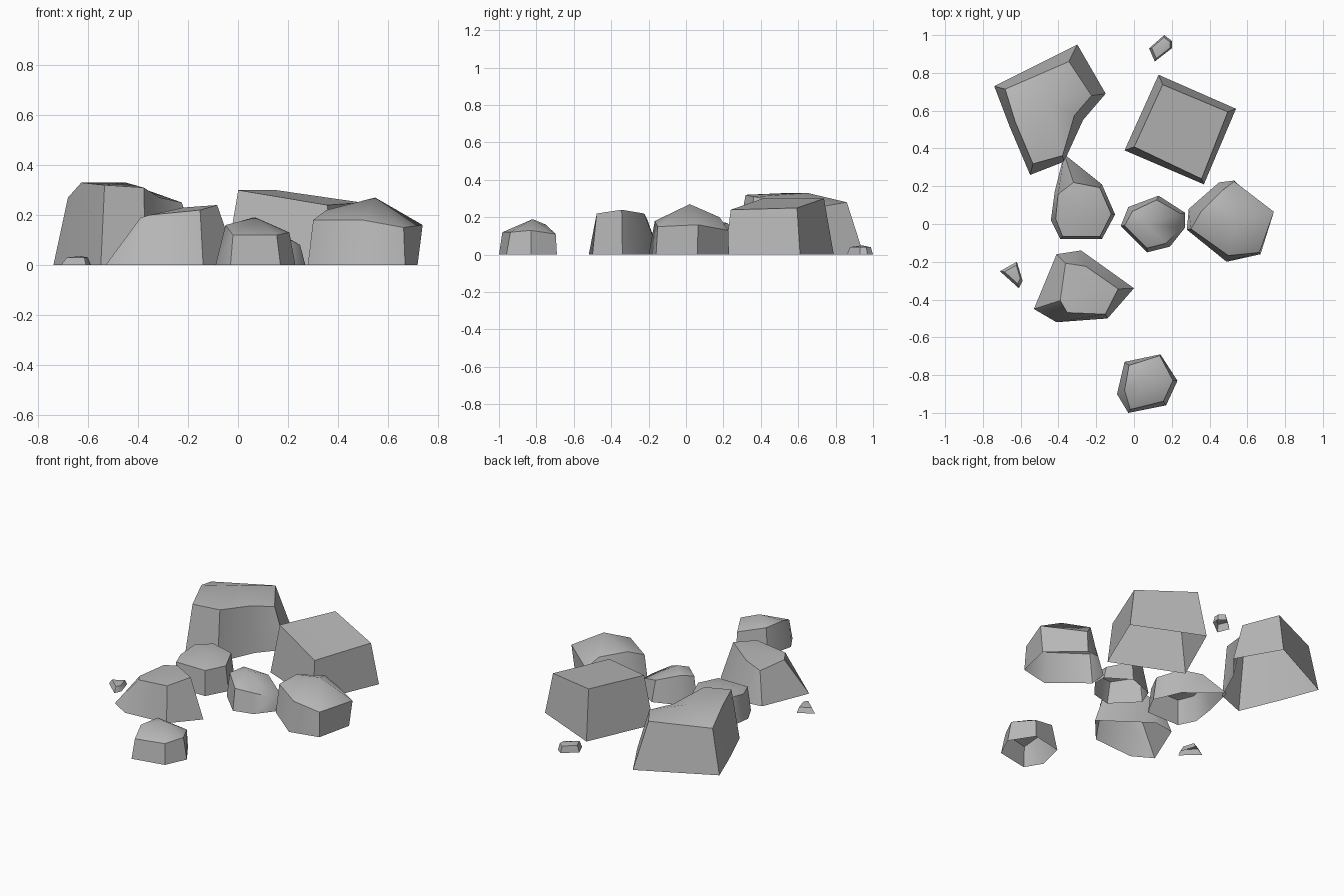
import bpy
import bmesh
import math
from mathutils import Vector

default_cube = bpy.data.objects.get("Cube")
if default_cube:
    bpy.data.objects.remove(default_cube, do_unlink=True)

# One plain stone colour
STONE = (0.48, 0.48, 0.48, 1)
stone = bpy.data.materials.new("stone grey")
stone.use_nodes = True
stone.diffuse_color = STONE
stone.node_tree.nodes["Principled BSDF"].inputs["Base Color"].default_value = STONE


def make_rock(name, peak, columns):
    """Build an open-bottomed boulder.

    Each column is a ground corner (x, y), the height of the shoulder above
    it, and how far that shoulder leans in towards the peak (0 = upright).
    Columns run counter-clockwise seen from above.
    """
    bm = bmesh.new()
    peak = Vector(peak)
    ground, shoulder = [], []
    for x, y, height, lean in columns:
        foot = Vector((x, y, 0))
        top = foot.lerp(peak, lean)
        top.z = height
        ground.append(bm.verts.new(foot))
        shoulder.append(bm.verts.new(top))
    crown = bm.verts.new(peak)

    # Side walls and the facets that meet at the crown
    count = len(columns)
    for i in range(count):
        j = (i + 1) % count
        bm.faces.new((ground[i], ground[j], shoulder[j], shoulder[i]))
        bm.faces.new((shoulder[i], shoulder[j], crown))

    mesh = bpy.data.meshes.new(name)
    bm.to_mesh(mesh)
    bm.free()
    mesh.materials.append(stone)
    rock = bpy.data.objects.new(name, mesh)
    bpy.context.collection.objects.link(rock)

    # Worn, soft sides with crisp edges around the top
    bpy.ops.object.select_all(action="DESELECT")
    rock.select_set(True)
    bpy.context.view_layer.objects.active = rock
    bpy.ops.object.shade_smooth_by_angle(angle=math.radians(50))
    return rock


def make_pebble(name, peak, corners, height, lean):
    """A small stone whose shoulders all share one height and lean."""
    return make_rock(name, peak, [(x, y, height, lean) for x, y in corners])


# Large boulders at the back
make_rock("tall_back_boulder", (-.45, .65, .33), [
    (-.74, .73, .27, .2), (-.66, .52, .33, .15), (-.55, .26, .32, .15),
    (-.37, .33, .31, .1), (-.27, .55, .27, .25), (-.15, .69, .25, .25),
    (-.3, .95, .28, .3)])

make_rock("square_back_boulder", (.25, .5, .27), [
    (.13, .79, .3, .18), (-.05, .39, .3, .17),
    (.37, .21, .24, .1), (.54, .61, .25, .15)])

# Medium rocks across the middle
make_rock("peaked_side_rock", (.55, .02, .27), [
    (.28, -.03, .18, .08), (.49, -.2, .18, .15), (.67, -.16, .15, .05),
    (.72, .06, .16, -.12), (.53, .23, .13, .02), (.45, .22, .2, .2),
    (.29, .08, .22, .25)])

make_rock("small_middle_rock", (.06, 0, .19), [
    (-.07, -.01, .15, .15), (.07, -.15, .13, .15), (.19, -.12, .12, .15),
    (.27, -.02, .08, .1), (.27, .06, .08, .1), (.13, .15, .13, .15),
    (-.03, .09, .17, .25)])

make_rock("tailed_middle_rock", (-.27, .07, .19), [
    (-.44, .02, .15, .15), (-.39, -.08, .15, .1), (-.17, -.08, .15, .1),
    (-.1, .05, .15, .12), (-.17, .21, .16, .12), (-.37, .37, .17, .5),
    (-.42, .17, .17, .12)])

# Rocks at the front
make_rock("sloping_front_rock", (-.22, -.35, .23), [
    (-.53, -.45, .19, .45), (-.41, -.52, .2, .3), (-.14, -.5, .22, .15),
    (0, -.34, .24, .38), (-.28, -.14, .22, .4), (-.41, -.16, .19, .25)])

make_rock("round_front_rock", (.07, -.82, .19), [
    (-.09, -.9, .16, .25), (-.03, -1, .12, .1), (.17, -.96, .12, .15),
    (.23, -.83, .13, .15), (.14, -.69, .11, .05), (-.05, -.73, .16, .2)])

# Loose pebbles
make_pebble("back_pebble", (.15, .94, .05), [
    (.08, .93), (.11, .86), (.2, .93), (.2, .97), (.16, 1)],
    height=.04, lean=.2)

make_pebble("side_pebble", (-.63, -.26, .035), [
    (-.71, -.25), (-.61, -.34), (-.59, -.3), (-.62, -.2)],
    height=.03, lean=.3)
